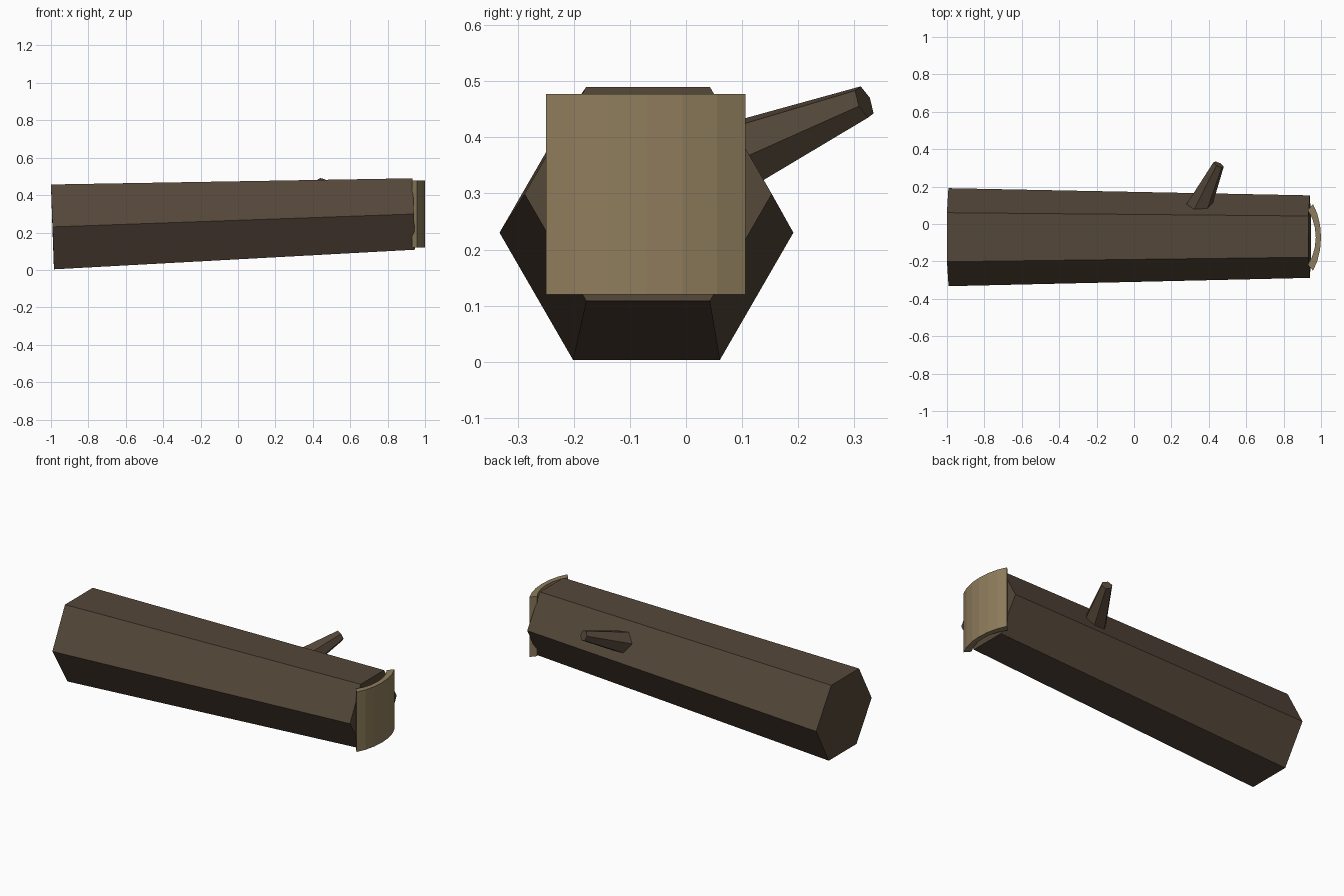
import bpy, bmesh, math
from mathutils import Vector

if "Cube" in bpy.data.objects:
    bpy.data.objects.remove(bpy.data.objects["Cube"])


def material(name, rgb):
    m = bpy.data.materials.new(name)
    m.diffuse_color = (*rgb, 1)
    m.use_nodes = True
    m.node_tree.nodes["Principled BSDF"].inputs["Base Color"].default_value = m.diffuse_color
    return m


bark = material("dark bark", (0.089, 0.063, 0.041))
wood = material("pale cut wood", (0.275, 0.205, 0.109))


def finish(name, bm, mat):
    bmesh.ops.recalc_face_normals(bm, faces=bm.faces)
    me = bpy.data.meshes.new(name)
    bm.to_mesh(me)
    bm.free()
    me.materials.append(mat)
    ob = bpy.data.objects.new(name, me)
    bpy.context.collection.objects.link(ob)
    return ob


def tapered_hexagon(name, start, end, r1, r2, mat, turn=0.0):
    """Six-sided tapered limb running from start to end."""
    a, b = Vector(start), Vector(end)
    axis = (b - a).normalized()
    side = Vector((0, 0, 1)).cross(axis).normalized()
    up = axis.cross(side)
    bm = bmesh.new()
    rings = []
    for c, r in ((a, r1), (b, r2)):
        ring = []
        for i in range(6):
            t = i * math.pi / 3 + turn
            ring.append(bm.verts.new(c + r * (math.cos(t) * side + math.sin(t) * up)))
        rings.append(ring)
    for i in range(6):
        j = (i + 1) % 6
        bm.faces.new((rings[0][i], rings[0][j], rings[1][j], rings[1][i]))
    for ring in rings:
        bm.faces.new(ring)
    return finish(name, bm, mat)


# Log and its side branch
tapered_hexagon("log_trunk", (-0.992, -0.0705, 0.230), (0.94, -0.0675, 0.299),
                0.262, 0.2205, bark)
tapered_hexagon("branch_stub", (0.335, 0.065, 0.354), (0.452, 0.318, 0.463),
                0.072, 0.031, bark, math.radians(15))

# Curved plate over the cut end: outer arc, then inner arc back
outer = [(0.957, -0.178), (0.980, -0.127), (0.995, -0.065), (1.0, 0.0),
         (0.995, 0.065), (0.980, 0.127), (0.957, 0.178)]
inner = [(x - 0.028, y * 0.82) for x, y in reversed(outer)]
bm = bmesh.new()
levels = [[bm.verts.new((x, y - 0.0715, z)) for x, y in outer + inner]
          for z in (0.12, 0.477)]
n, count = len(outer), len(outer + inner)
for i in range(count):
    j = (i + 1) % count
    bm.faces.new((levels[0][i], levels[0][j], levels[1][j], levels[1][i]))
for ring in levels:
    for i in range(n - 1):
        bm.faces.new((ring[i], ring[i + 1], ring[count - 2 - i], ring[count - 1 - i]))
finish("end_plate", bm, wood)
